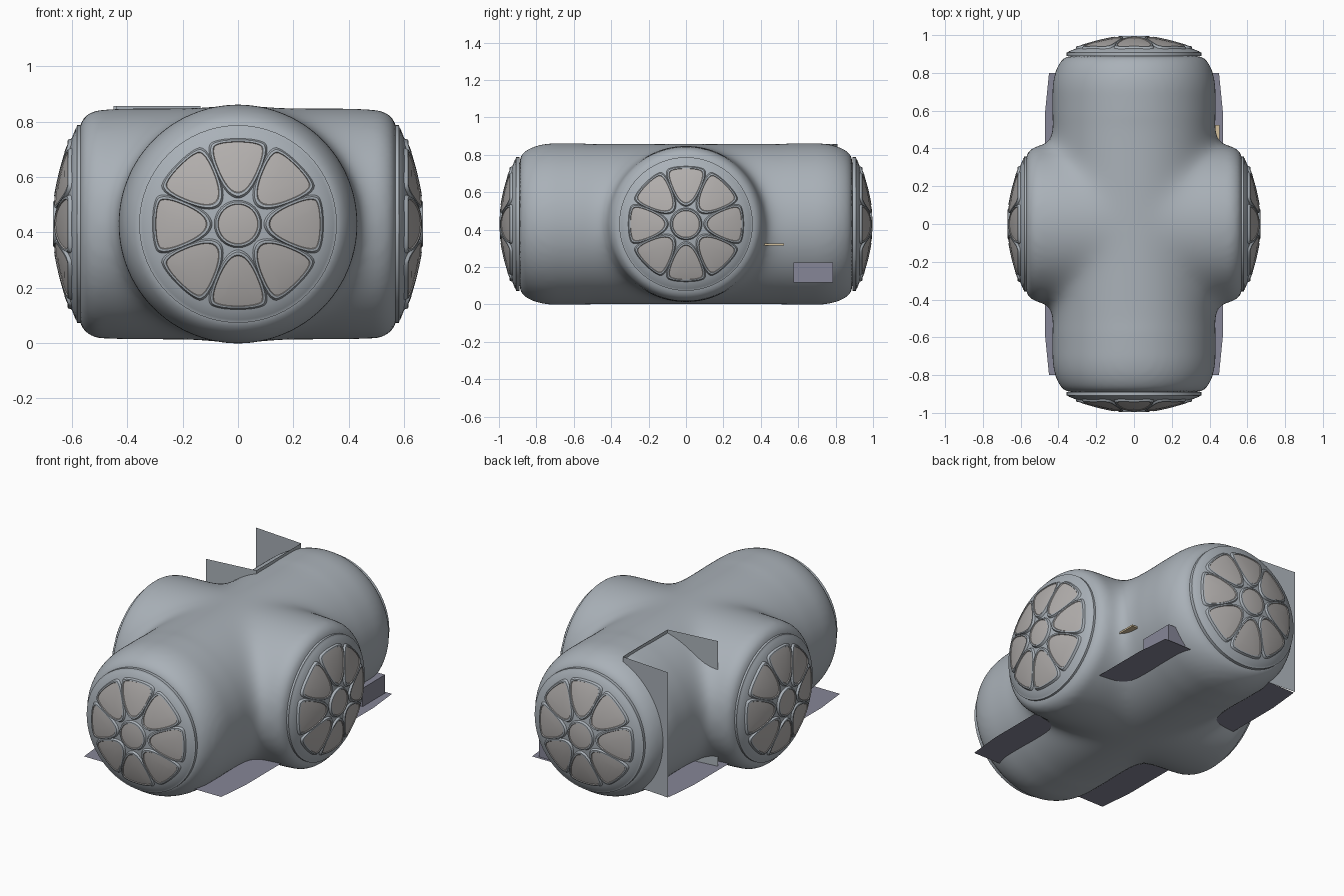
import bpy, bmesh, math
from mathutils import Vector, Matrix

if "Cube" in bpy.data.objects:
    bpy.data.objects.remove(bpy.data.objects["Cube"])

CZ = 0.43  # height of the tube axes


def material(name, rgb):
    m = bpy.data.materials.new(name)
    m.diffuse_color = (*rgb, 1)
    m.use_nodes = True
    m.node_tree.nodes["Principled BSDF"].inputs["Base Color"].default_value = m.diffuse_color
    return m


HULL = material("hull_grey", (0.40, 0.44, 0.48))
PANE = material("pane_grey", (0.45, 0.43, 0.42))
FLOOR = material("floor_purple", (0.24, 0.24, 0.31))
TAN = material("tan", (0.65, 0.52, 0.33))


def make(name, bm, mats, smooth=None):
    bmesh.ops.recalc_face_normals(bm, faces=bm.faces)
    me = bpy.data.meshes.new(name)
    bm.to_mesh(me)
    bm.free()
    ob = bpy.data.objects.new(name, me)
    bpy.context.collection.objects.link(ob)
    for m in mats:
        me.materials.append(m)
    if smooth:
        bpy.ops.object.select_all(action='DESELECT')
        ob.select_set(True)
        bpy.context.view_layer.objects.active = ob
        bpy.ops.object.shade_smooth_by_angle(angle=math.radians(smooth))
    return ob


def bridge(bm, a, b, mat=0):
    n = len(a)
    for i in range(n):
        f = bm.faces.new((a[i], a[(i + 1) % n], b[(i + 1) % n], b[i]))
        f.material_index = mat


def lathe(bm, profile, n=64):
    """Revolve (radius, z) rings about z and cap both ends."""
    rings = [[bm.verts.new((r * math.cos(2 * math.pi * i / n),
                            r * math.sin(2 * math.pi * i / n), z))
              for i in range(n)] for r, z in profile]
    for a, b in zip(rings, rings[1:]):
        bridge(bm, a, b)
    bm.faces.new(rings[0])
    bm.faces.new(rings[-1])


def tube(name, end, rot):
    bm = bmesh.new()
    lathe(bm, [(r, -z) for r, z in end] + [(r, z) for r, z in reversed(end)], 96)
    bmesh.ops.transform(bm, matrix=Matrix.Translation((0, 0, CZ)) @ rot, verts=bm.verts)
    return make(name, bm, [HULL])


def box(name, lo, hi, mat):
    bm = bmesh.new()
    bmesh.ops.create_cube(bm, size=1)
    for v in bm.verts:
        v.co = [(l + h) / 2 + c * (h - l) for l, h, c in zip(lo, hi, v.co)]
    return make(name, bm, [mat])


# Hull: two crossing tubes fused, with a soft blend in the valleys
long_tube = tube("long_tube",
                 [(0.355, 0.89), (0.385, 0.868), (0.41, 0.825), (0.425, 0.775), (0.432, 0.72)],
                 Matrix.Rotation(math.pi / 2, 4, 'X'))
cross_tube = tube("cross_tube",
                  [(0.355, 0.575), (0.385, 0.56), (0.407, 0.53), (0.418, 0.49), (0.421, 0.45)],
                  Matrix.Rotation(math.pi / 2, 4, 'Y'))
union = long_tube.modifiers.new("union", 'BOOLEAN')
union.operation = 'UNION'
union.object = cross_tube
remesh = long_tube.modifiers.new("remesh", 'REMESH')
remesh.mode = 'VOXEL'
remesh.voxel_size = 0.018
bm = bmesh.new()
bm.from_object(long_tube, bpy.context.evaluated_depsgraph_get())
for ob in (long_tube, cross_tube):
    bpy.data.objects.remove(ob)
valley = [v for v in bm.verts if abs(v.co.x) < 0.5 and abs(v.co.y) < 0.56]
for verts, steps in ((valley, 45), (bm.verts[:], 6)):
    for _ in range(steps):
        bmesh.ops.smooth_vert(bm, verts=verts, factor=0.5,
                              use_axis_x=True, use_axis_y=True, use_axis_z=True)
make("hull", bm, [HULL], 60)


# End windows: thin rim, shallow dome, eight framed panes and a round hub pane
def dome_z(r):
    return 0.012 + 0.073 * (1 - (r / 0.345) ** 2)


def chaikin(pts, steps=3):
    for _ in range(steps):
        out = []
        for p, q in zip(pts, pts[1:] + pts[:1]):
            out += [p.lerp(q, 0.25), p.lerp(q, 0.75)]
        pts = out
    return pts


def pane(bm, pts, grow, lift):
    """Raised pane with a sloping frame around it."""
    mid = sum(pts, Vector((0, 0))) / len(pts)
    rings = []
    for s, up in ((grow, -0.004), ((1 + grow) / 2, lift), (1, lift), (0.97, lift - 0.004), (0.5, lift - 0.002)):
        ring = [mid + (p - mid) * s for p in pts]
        rings.append([bm.verts.new((p.x, p.y, dome_z(p.length) + up)) for p in ring])
    for i, (a, b) in enumerate(zip(rings, rings[1:])):
        bridge(bm, a, b, 0 if i < 2 else 1)
    bm.faces.new(rings[-1]).material_index = 1


def end_window(name, direction, distance):
    bm = bmesh.new()
    lathe(bm, [(0.357, -0.012), (0.357, 0.006), (0.348, 0.009)]
          + [(r, dome_z(r)) for r in (0.345, 0.31, 0.27, 0.23, 0.19, 0.15, 0.1, 0.05, 0.01)])
    wedge = chaikin([Vector(p) for p in ((0.112, -0.036), (0.112, 0.036), (0.275, 0.105),
                                         (0.298, 0.055), (0.298, -0.055), (0.275, -0.105))])
    for k in range(8):
        turn = Matrix.Rotation(k * math.pi / 4, 2)
        pane(bm, [turn @ p for p in wedge], 1.18, 0.011)
    hub = [Vector((0.073 * math.cos(i * math.pi / 16), 0.073 * math.sin(i * math.pi / 16)))
           for i in range(32)]
    pane(bm, hub, 1.2, 0.012)
    d = Vector(direction)
    rot = d.to_track_quat('Z', 'Y').to_matrix().to_4x4()
    bmesh.ops.transform(bm, matrix=Matrix.Translation(d * distance + Vector((0, 0, CZ))) @ rot,
                        verts=bm.verts)
    make(name, bm, [HULL, PANE], 35)


for side in (-1, 1):
    end_window("front_window" if side < 0 else "back_window", (0, side, 0), 0.902)
    end_window("left_window" if side < 0 else "right_window", (side, 0, 0), 0.575)

# Floor deck showing beside the long tube
bm = bmesh.new()
half = [(0.40, -0.83), (0.45, -0.80), (0.47, -0.60), (0.47, 0.60), (0.45, 0.80), (0.40, 0.83)]
half = half[1:-1]
outline = half + [(-x, -y) for x, y in half]
bm.faces.new([bm.verts.new((x, y, 0.115)) for x, y in outline])
make("floor_deck", bm, [FLOOR])

# Upright wall sheet around the back left corner, open on the outer side
bm = bmesh.new()
path = [(-0.45, 0.81), (-0.135, 0.785), (-0.135, 0.365), (-0.44, 0.33)]
cols = [[bm.verts.new((x, y, z)) for z in (0.115, 0.857)] for x, y in path]
for a, b in zip(cols, cols[1:]):
    bm.faces.new((a[0], b[0], b[1], a[1]))
make("corner_wall", bm, [HULL])

# Small fittings on the right side
box("side_locker", (0.30, 0.575, 0.116), (0.415, 0.785, 0.225), FLOOR)
box("side_shelf", (0.36, 0.41, 0.315), (0.452, 0.525, 0.325), TAN)
